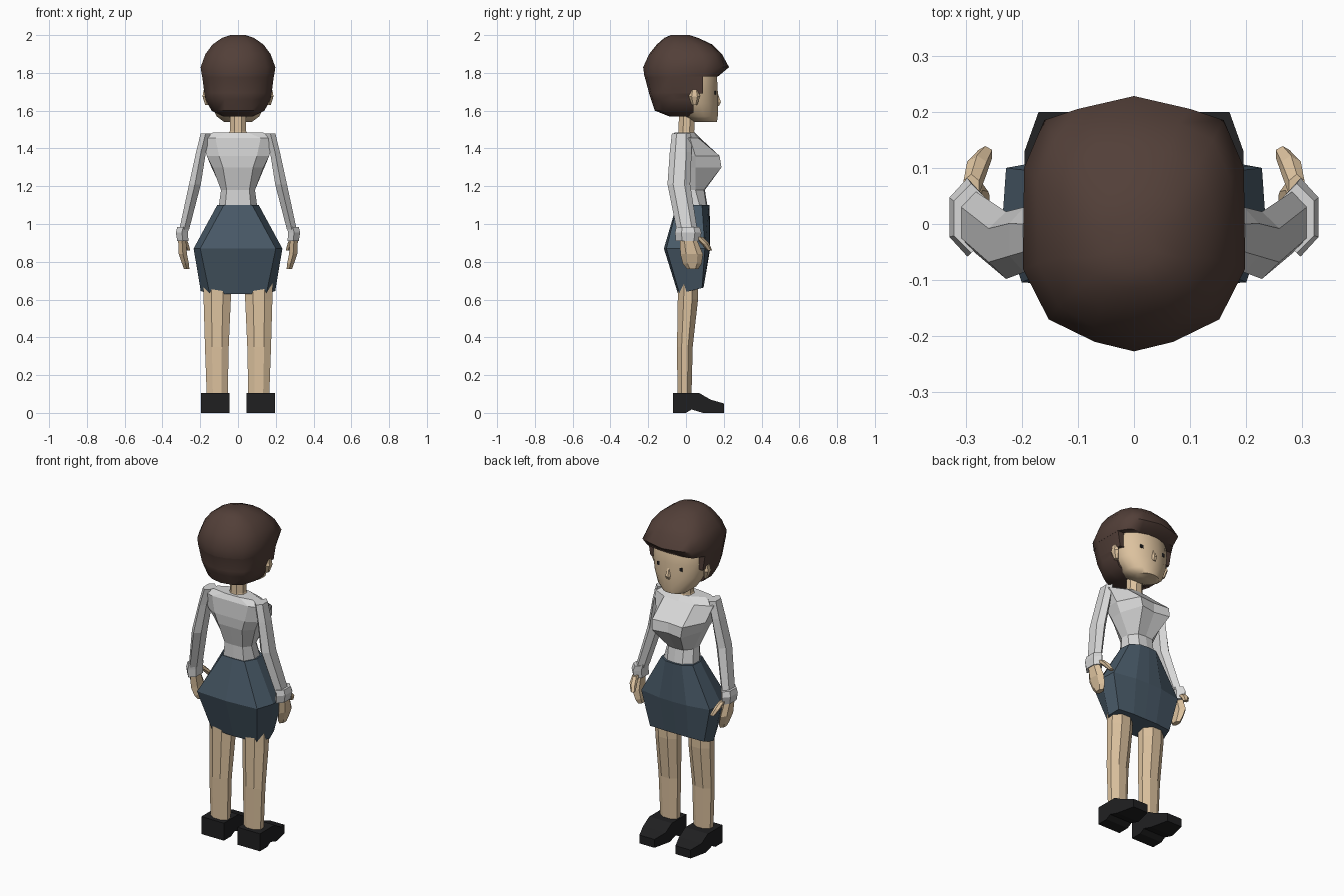
import bpy, bmesh, math
from mathutils import Vector


def material(name, rgb):
    m = bpy.data.materials.new(name)
    m.diffuse_color = (*rgb, 1)
    return m


SKIN = material("skin", (0.72, 0.54, 0.345))
HAIR = material("dark brown hair", (0.085, 0.05, 0.04))
BLOUSE = material("light grey cloth", (0.68, 0.68, 0.68))
SKIRT = material("slate blue cloth", (0.065, 0.10, 0.135))
BLACK = material("black leather", (0.014, 0.014, 0.015))


def finish(name, bm, mat, mirror=False, smooth=None):
    bmesh.ops.recalc_face_normals(bm, faces=bm.faces[:])
    me = bpy.data.meshes.new(name)
    bm.to_mesh(me)
    bm.free()
    me.materials.append(mat)
    ob = bpy.data.objects.new(name, me)
    bpy.context.collection.objects.link(ob)
    if mirror:
        ob.modifiers.new("mirror", 'MIRROR')
    if smooth:
        bpy.ops.object.select_all(action='DESELECT')
        ob.select_set(True)
        bpy.context.view_layer.objects.active = ob
        bpy.ops.object.shade_smooth_by_angle(angle=math.radians(smooth))
    return ob


def loft(bm, rings):
    """Skin a closed, capped tube through rings with equal point counts."""
    loops = [[bm.verts.new(p) for p in r] for r in rings]
    n = len(loops[0])
    for a, b in zip(loops, loops[1:]):
        for i in range(n):
            j = (i + 1) % n
            bm.faces.new((a[i], a[j], b[j], b[i]))
    bm.faces.new(loops[0][::-1])
    bm.faces.new(loops[-1])


def sym(z, half):
    """Full ring from a half outline running back centre -> front centre."""
    pts = [(x, y, z) for x, y in half]
    return pts + [(-x, y, z) for x, y in half[::-1] if x > 0.0001]


def oval(x, y, z, rx, ry, n=6, turn=0.5):
    return [(x + rx * math.cos(2 * math.pi * (i + turn) / n),
             y + ry * math.sin(2 * math.pi * (i + turn) / n), z) for i in range(n)]


def ovals(name, rows, mat, n=6, turn=0.5, **kw):
    bm = bmesh.new()
    loft(bm, [oval(*r, n=n, turn=turn) for r in rows])
    return finish(name, bm, mat, **kw)


def outline_loft(name, rows, mat, **kw):
    bm = bmesh.new()
    loft(bm, [sym(z, h) for z, h in rows])
    return finish(name, bm, mat, **kw)


# Head and neck
ovals("head", [(0, .105, 1.54, .075, .06), (0, .08, 1.57, .115, .09),
               (0, .05, 1.64, .152, .123), (0, .04, 1.72, .168, .13),
               (0, .025, 1.80, .168, .14), (0, 0, 1.90, .13, .12)],
      SKIN, n=16, smooth=50)
ovals("neck", [(0, .005, 1.44, .085, .06), (0, .002, 1.49, .047, .045),
               (0, .005, 1.62, .045, .045)], SKIN, n=8)

# Nose
ovals("nose", [(0, .165, 1.625, .014, .012), (0, .168, 1.645, .018, .02),
               (0, .158, 1.70, .008, .008)], SKIN, turn=0)

# Ears
ovals("ears", [(.163, .045, 1.63, .012, .014), (.174, .045, 1.675, .016, .03),
               (.170, .045, 1.71, .014, .02)], SKIN, mirror=True)

# Eyes
bm = bmesh.new()
bmesh.ops.create_cube(bm, size=1)
bmesh.ops.scale(bm, vec=(.018, .009, .02), verts=bm.verts)
bmesh.ops.translate(bm, vec=(.075, .153, 1.695), verts=bm.verts)
finish("eyes", bm, BLACK, mirror=True)

# Hair: rounded crown with a fringe
outline_loft("hair_crown", [
    (1.78, [(0, -.22), (.07, -.205), (.148, -.165), (.19, -.08), (.19, .09), (.15, .15), (.09, .163), (0, .168)]),
    (1.83, [(0, -.227), (.07, -.21), (.152, -.17), (.198, -.08), (.196, .1), (.16, .185), (.1, .205), (0, .228)]),
    (1.90, [(0, -.195), (.07, -.185), (.135, -.145), (.172, -.07), (.172, .08), (.14, .15), (.08, .18), (0, .19)]),
    (1.95, [(0, -.155), (.06, -.148), (.105, -.12), (.135, -.06), (.135, .05), (.11, .1), (.06, .13), (0, .14)]),
    (1.985, [(0, -.115), (.04, -.11), (.07, -.09), (.085, -.06), (.085, .0), (.07, .035), (.04, .055), (0, .065)]),
    (2.0, [(0, -.08), (.02, -.075), (.035, -.065), (.04, -.05), (.04, -.02), (.035, 0), (.02, .015), (0, .02)]),
], HAIR, smooth=45)

# Hair: lower back, with sideburns stepping forward above the ears
outline_loft("hair_back", [
    (1.57, [(0, -.09), (.05, -.08), (.075, -.04), (.08, .01), (.075, .04)]),
    (1.60, [(0, -.165), (.07, -.15), (.115, -.12), (.14, -.04), (.14, .04)]),
    (1.66, [(0, -.185), (.07, -.175), (.135, -.135), (.172, -.06), (.17, .04)]),
    (1.69, [(0, -.195), (.07, -.185), (.14, -.145), (.178, -.07), (.174, .04)]),
    (1.691, [(0, -.195), (.07, -.185), (.14, -.145), (.178, -.07), (.174, .09)]),
    (1.785, [(0, -.22), (.07, -.205), (.148, -.165), (.19, -.08), (.19, .09)]),
], HAIR, smooth=45)

# Blouse body
outline_loft("blouse", [
    (1.07, [(0, -.045), (.07, -.042), (.105, .02), (.1, .08), (.05, .112), (0, .118)]),
    (1.18, [(0, -.045), (.06, -.042), (.09, .0), (.085, .05), (.05, .095), (0, .1)]),
    (1.30, [(0, -.075), (.08, -.075), (.135, -.03), (.14, .05), (.095, .188), (0, .172)]),
    (1.36, [(0, -.08), (.1, -.08), (.165, -.045), (.165, .05), (.1, .178), (0, .168)]),
    (1.455, [(0, -.075), (.12, -.075), (.195, -.05), (.195, .02), (.1, .065), (0, .075)]),
    (1.485, [(0, -.06), (.05, -.058), (.13, -.045), (.13, .0), (.05, .04), (0, .045)]),
], BLOUSE)

# Sleeves and cuffs
ovals("sleeves", [(.172, -.025, 1.478, .03, .05), (.196, -.028, 1.38, .03, .058),
                  (.228, -.038, 1.21, .036, .06), (.285, .005, .97, .03, .055)],
      BLOUSE, mirror=True)
ovals("cuffs", [(.290, .01, .985, .036, .062), (.297, .012, .955, .037, .07),
                (.292, .01, .91, .034, .064)], BLOUSE, mirror=True)

# Hands and thumbs
ovals("hands", [(.297, .01, .93, .024, .042), (.292, .03, .84, .025, .06),
                (.278, .033, .79, .021, .05), (.272, .035, .762, .017, .03)],
      SKIN, mirror=True)
ovals("thumbs", [(.29, .065, .93, .016, .024), (.28, .10, .897, .02, .022),
                 (.265, .125, .86, .014, .014)], SKIN, mirror=True)

# Skirt, with the hem rising towards the front
skirt = outline_loft("skirt", [
    (.64, [(0, -.042), (.15, -.035), (.197, .02), (.18, .085), (.08, .093), (0, .093)]),
    (.87, [(0, -.117), (.2, -.104), (.235, .0), (.228, .1), (.09, .125), (0, .128)]),
    (1.10, [(0, -.05), (.075, -.046), (.11, .02), (.104, .085), (.055, .12), (0, .125)]),
], SKIRT)
for v in skirt.data.vertices:
    if v.co.z < .7:
        v.co.z += .25 * v.co.y

# Legs
ovals("legs", [(.11, -.008, .09, .06, .04), (.112, -.006, .35, .068, .045),
               (.11, .01, .60, .078, .058), (.11, .012, .74, .078, .058)],
      SKIN, n=8, mirror=True)

# Shoes: side profile extruded across, toe narrowed
profile = [(-.07, 0), (-.07, .105), (.07, .105), (.13, .07), (.2, .05),
           (.2, 0), (.09, 0), (.03, .018), (.0, 0)]
bm = bmesh.new()
sides = []
for s in (-1, 1):
    sides.append([(.12 + s * (.075 if y < .14 else .05), y, z) for y, z in profile])
loft(bm, sides)
finish("shoes", bm, BLACK, mirror=True)
